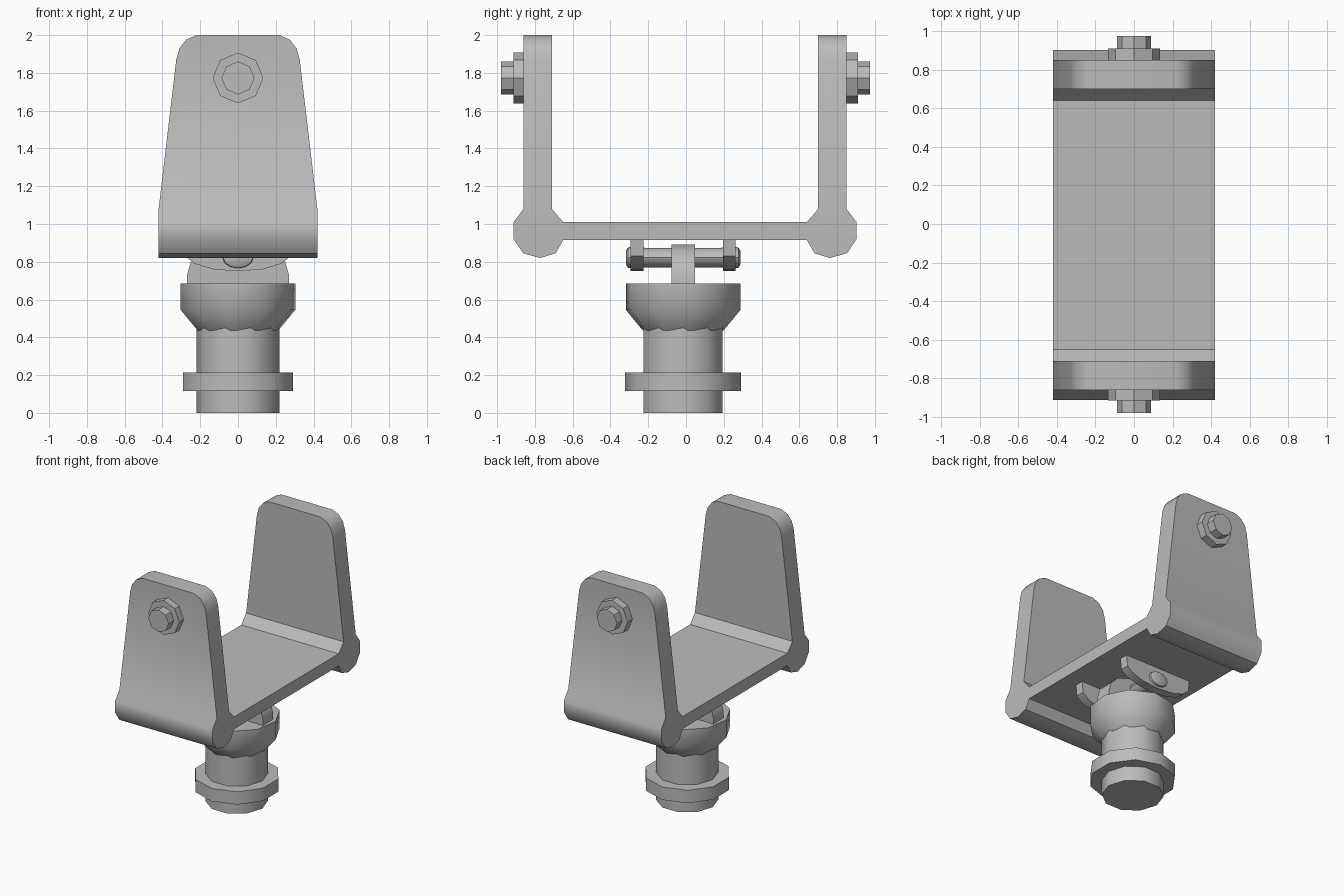
import bpy, bmesh, math
from mathutils import Matrix, Vector

cube = bpy.data.objects.get("Cube")
if cube:
    bpy.data.objects.remove(cube, do_unlink=True)

steel = bpy.data.materials.new("grey steel")
steel.use_nodes = True
GREY = (0.5, 0.5, 0.5, 1)
steel.diffuse_color = GREY
steel.node_tree.nodes["Principled BSDF"].inputs["Base Color"].default_value = GREY


def finish(name, bm, angle=40):
    bmesh.ops.recalc_face_normals(bm, faces=bm.faces)
    mesh = bpy.data.meshes.new(name)
    bm.to_mesh(mesh)
    bm.free()
    ob = bpy.data.objects.new(name, mesh)
    bpy.context.collection.objects.link(ob)
    mesh.materials.append(steel)
    bpy.ops.object.select_all(action="DESELECT")
    ob.select_set(True)
    bpy.context.view_layer.objects.active = ob
    bpy.ops.object.shade_smooth_by_angle(angle=math.radians(angle))
    return ob


def prism(bm, points, axis, start, end):
    """Extrude a closed outline along x (outline in y, z) or y (outline in x, z)."""
    at = (lambda a, z: (start, a, z)) if axis == "x" else (lambda a, z: (a, start, z))
    face = bm.faces.new([bm.verts.new(at(a, z)) for a, z in points])
    new = bmesh.ops.extrude_face_region(bm, geom=[face])["geom"]
    shift = Vector((end - start, 0, 0) if axis == "x" else (0, end - start, 0))
    bmesh.ops.translate(bm, vec=shift, verts=[v for v in new if isinstance(v, bmesh.types.BMVert)])


def mirrored(half):
    """Close a half outline by mirroring it across zero."""
    return half + [(-a, z) for a, z in reversed(half) if a > 0]


def lathe(name, profile, sides, turn=0, matrix=Matrix(), angle=40):
    """Stack rings of (radius, height) and cap both ends."""
    bm = bmesh.new()
    rings = []
    for r, h in profile:
        angles = [math.radians(turn) + math.tau * i / sides for i in range(sides)]
        rings.append([bm.verts.new((r * math.cos(t), r * math.sin(t), h)) for t in angles])
    for low, high in zip(rings, rings[1:]):
        for i in range(sides):
            j = (i + 1) % sides
            bm.faces.new((low[i], low[j], high[j], high[i]))
    bm.faces.new(rings[0])
    bm.faces.new(rings[-1])
    bm.transform(matrix)
    return finish(name, bm, angle)


# U-shaped bracket: floor with thickened corners plus two tapered walls
MID, SEAM = -0.005, 1.08
corner = [(0.645, 0.915), (0.685, 0.845), (0.767, 0.82), (0.857, 0.845), (0.908, 0.92),
          (0.908, 1.01), (0.855, SEAM), (0.705, SEAM), (0.645, 1.01)]
floor = [(y + MID, z) for y, z in mirrored(corner)]
wall = mirrored([(0.42, SEAM), (0.327, 1.87), (0.31, 1.93), (0.275, 1.975), (0.22, 2.0)])
bm = bmesh.new()
prism(bm, floor, "x", -0.42, 0.42)
for side in (-1, 1):
    prism(bm, wall, "y", side * 0.705 + MID, side * 0.855 + MID)
bm.normal_update()
seam = [f for f in bm.faces if all(abs(v.co.z - SEAM) < 1e-4 for v in f.verts)]
bmesh.ops.delete(bm, geom=seam, context="FACES")
bmesh.ops.remove_doubles(bm, verts=bm.verts, dist=1e-4)
finish("bracket", bm)

# Washer and bolt head on the outside of each wall
for side, label in ((-1, "front"), (1, "back")):
    place = Matrix.Translation((0, MID / 2, 1.773)) @ Matrix.Rotation(-side * math.pi / 2, 4, "X")
    lathe(label + "_washer", [(0.134, 0.84), (0.134, 0.912)], 8, 0, place)
    lathe(label + "_bolt_head", [(0.087, 0.9), (0.087, 0.977)], 8, 0, place)

# Post with lower flange and flared upper collar
PIVOT = -0.015
base = Matrix.Translation((0, PIVOT, 0))
lathe("post", [(0.22, 0), (0.22, 0.45)], 10, 0, base)
lathe("lower_flange", [(0.307, 0.115), (0.307, 0.215)], 10, 18, base)
lathe("upper_collar", [(0.215, 0.435), (0.307, 0.545), (0.307, 0.685)], 10, 9, base)

# Tongue rising from the collar
bm = bmesh.new()
tongue = mirrored([(0.27, 0.67), (0.27, 0.73), (0.25, 0.8), (0.19, 0.86), (0.09, 0.892)])
prism(bm, tongue, "y", PIVOT - 0.063, PIVOT + 0.063)
finish("tongue", bm)

# Lugs hanging below the bracket floor
lug = mirrored([(0.29, 0.92), (0.28, 0.83), (0.23, 0.79), (0.13, 0.76), (0, 0.75)])
for side, label in ((-1, "front"), (1, "back")):
    bm = bmesh.new()
    prism(bm, lug, "y", PIVOT + side * 0.21, PIVOT + side * 0.278)
    finish(label + "_lug", bm)

# Hinge pin with domed ends
half = [(0.052, 0.2), (0.057, 0.275), (0.054, 0.292), (0.036, 0.303)]
pin = [(r, -h) for r, h in reversed(half)] + half
place = (Matrix.Translation((0, PIVOT, 0.822)) @ Matrix.Diagonal((1.45, 1, 1, 1))
         @ Matrix.Rotation(math.pi / 2, 4, "X"))
lathe("hinge_pin", pin, 12, 0, place)
